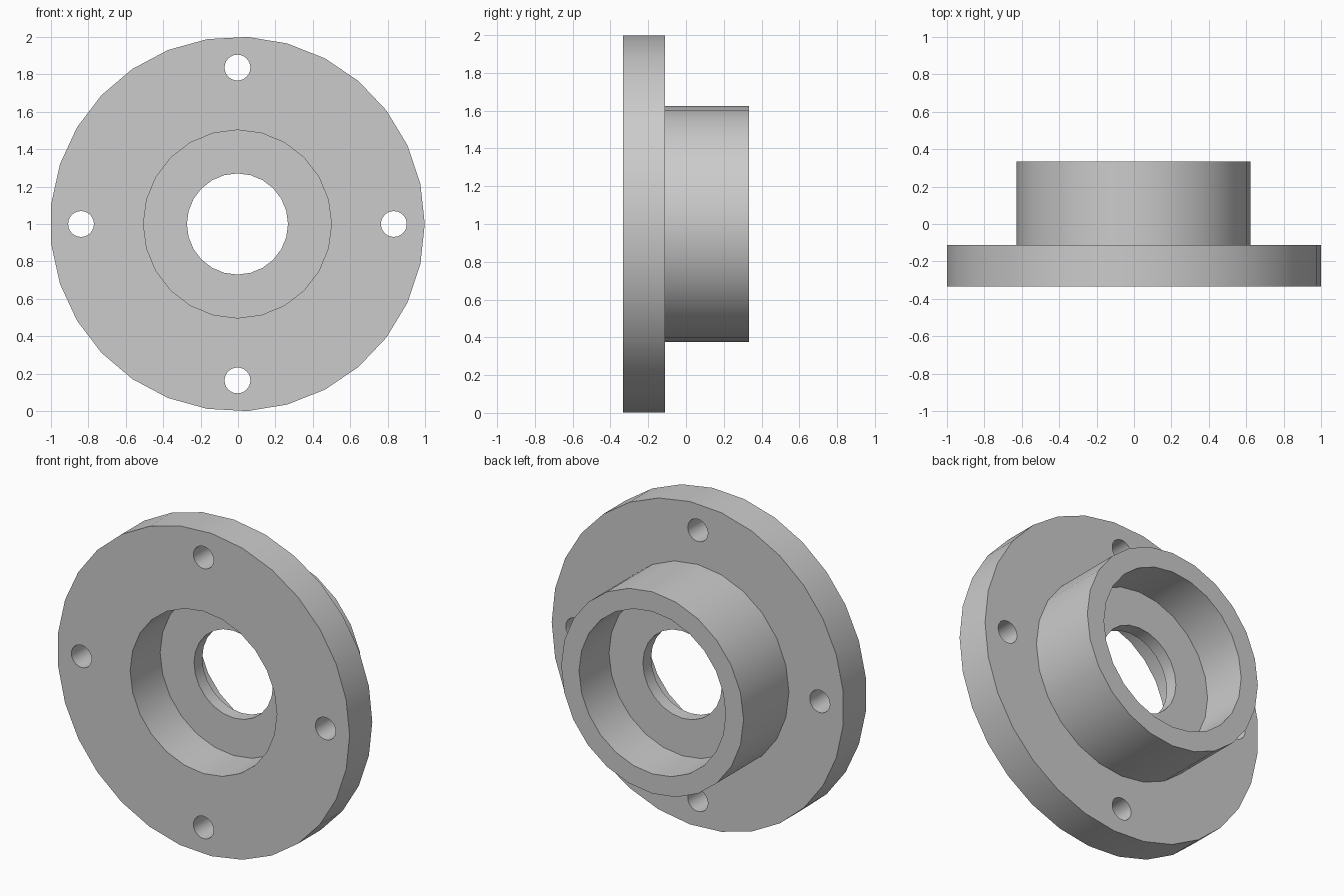
import bpy, bmesh, math

if "Cube" in bpy.data.objects:
    bpy.data.objects.remove(bpy.data.objects["Cube"])

CX, CZ = -0.003, 1.0   # axis of the flange, running along y


def cylinder(name, radius, y0, y1, sides, x=0.0, z=0.0):
    """Closed cylinder along y, first corner pointing to +x."""
    bm = bmesh.new()
    rings = []
    for y in (y0, y1):
        rings.append([bm.verts.new((CX + x + radius * math.cos(2 * math.pi * i / sides), y,
                                    CZ + z + radius * math.sin(2 * math.pi * i / sides)))
                      for i in range(sides)])
    a, b = rings
    bm.faces.new(a)
    bm.faces.new(b[::-1])
    for i in range(sides):
        j = (i + 1) % sides
        bm.faces.new((a[i], b[i], b[j], a[j]))
    bmesh.ops.recalc_face_normals(bm, faces=bm.faces)
    mesh = bpy.data.meshes.new(name)
    bm.to_mesh(mesh)
    bm.free()
    ob = bpy.data.objects.new(name, mesh)
    bpy.context.collection.objects.link(ob)
    return ob


def combine(body, tool, operation):
    """Apply a boolean and remove the helper."""
    mod = body.modifiers.new(operation, 'BOOLEAN')
    mod.object, mod.operation, mod.solver = tool, operation, 'EXACT'
    bpy.context.view_layer.objects.active = body
    bpy.ops.object.modifier_apply(modifier=mod.name)
    bpy.data.objects.remove(tool)


# Mounting plate with the raised hub behind it
flange = cylinder("flange", 1.0, -0.333, -0.111, 29)
combine(flange, cylinder("hub", 0.624, -0.2, 0.333, 24), 'UNION')

# Recesses from both sides, leaving a thin web with the bore
combine(flange, cylinder("front_recess", 0.502, -0.5, -0.04, 24), 'DIFFERENCE')
combine(flange, cylinder("back_recess", 0.502, 0.04, 0.5, 24), 'DIFFERENCE')
combine(flange, cylinder("bore", 0.27, -0.5, 0.5, 24), 'DIFFERENCE')

# Four bolt holes
for k in range(4):
    t = k * math.pi / 2
    combine(flange, cylinder("bolt_hole", 0.069, -0.5, 0.1, 24,
                             0.835 * math.cos(t), 0.835 * math.sin(t)), 'DIFFERENCE')

# Plain grey metal
grey = bpy.data.materials.new("grey_metal")
grey.diffuse_color = (0.6, 0.6, 0.6, 1)
grey.use_nodes = True
grey.node_tree.nodes["Principled BSDF"].inputs["Base Color"].default_value = grey.diffuse_color
flange.data.materials.clear()
flange.data.materials.append(grey)
for p in flange.data.polygons:
    p.material_index = 0

# Smooth round walls, sharp rims
bpy.ops.object.select_all(action='DESELECT')
flange.select_set(True)
bpy.context.view_layer.objects.active = flange
bpy.ops.object.shade_smooth_by_angle(angle=math.radians(35))
